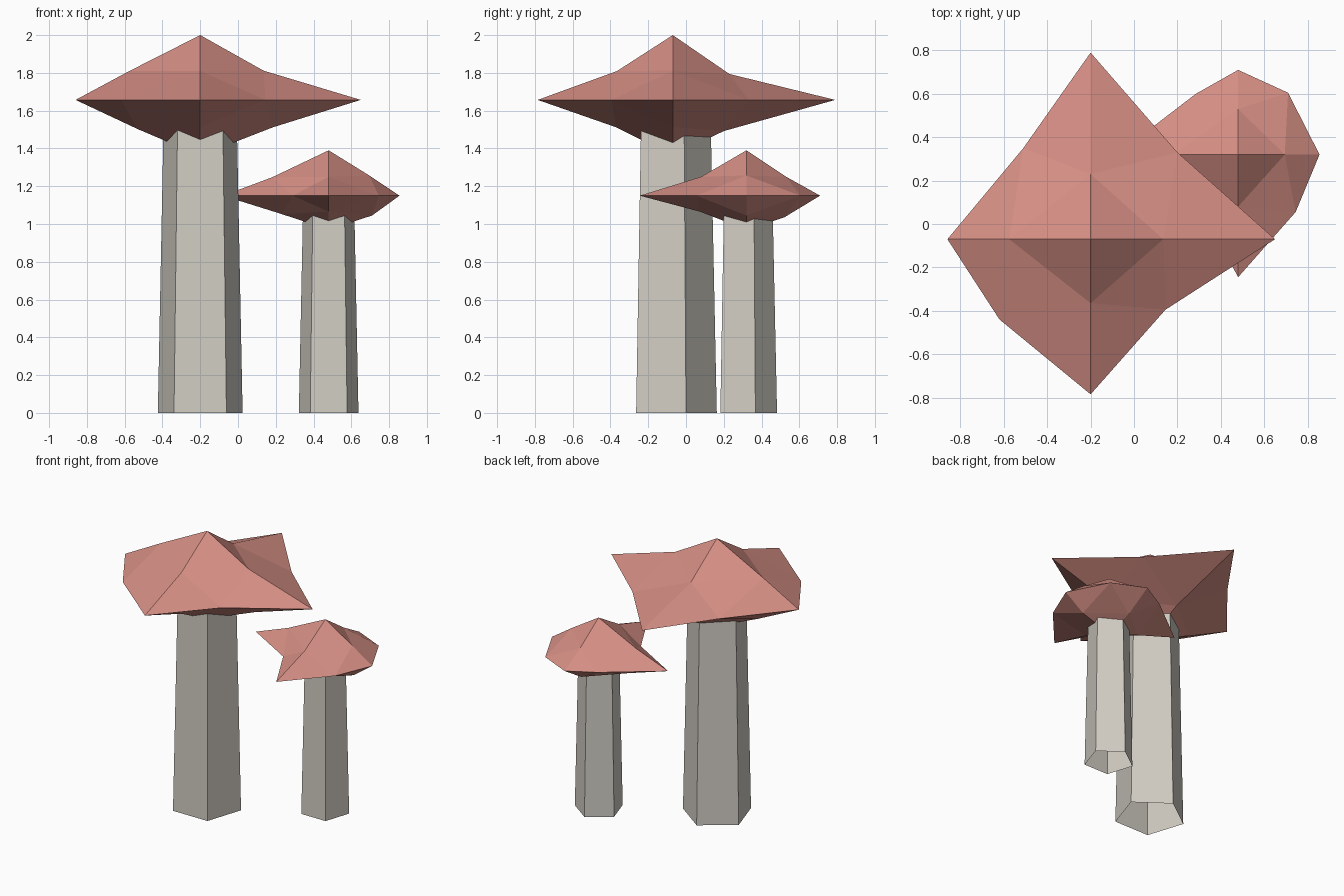
import bpy, bmesh
from math import cos, sin, pi

if "Cube" in bpy.data.objects:
    bpy.data.objects.remove(bpy.data.objects["Cube"])


def material(name, color):
    m = bpy.data.materials.new(name)
    m.diffuse_color = color
    m.use_nodes = True
    m.node_tree.nodes["Principled BSDF"].inputs["Base Color"].default_value = m.diffuse_color
    return m


def add_object(name, bm, loc, mat):
    bmesh.ops.recalc_face_normals(bm, faces=bm.faces[:])
    me = bpy.data.meshes.new(name)
    bm.to_mesh(me)
    bm.free()
    ob = bpy.data.objects.new(name, me)
    ob.location = loc
    me.materials.append(mat)
    bpy.context.collection.objects.link(ob)
    return ob


def stem(name, x, y, r0, r1, h, mat):
    # Open five-sided tapered tube with one corner at the back
    bm = bmesh.new()
    rings = [[bm.verts.new((r * cos(pi / 2 + i * 2 * pi / 5),
                            r * sin(pi / 2 + i * 2 * pi / 5), z))
              for i in range(5)] for r, z in ((r0, 0), (r1, h))]
    for i in range(5):
        j = (i + 1) % 5
        bm.faces.new((rings[0][i], rings[0][j], rings[1][j], rings[1][i]))
    add_object(name, bm, (x, y, 0), mat)


def cap(name, loc, pts, mat):
    # Octahedron split once: six tips plus twelve edge points, unevenly pulled
    bm = bmesh.new()
    v = {k: bm.verts.new(p) for k, p in pts.items()}
    for t in "TD":
        for a, b in ("LB", "BR", "RF", "FL"):
            ab = a + b
            for tri in ((t, t + a, t + b), (t + a, a, ab),
                        (t + b, ab, b), (t + a, ab, t + b)):
                bm.faces.new([v[k] for k in tri])
    add_object(name, bm, loc, mat)


cap_mat = material("cap_red", (0.66, 0.27, 0.23, 1))
stem_mat = material("stem_grey", (0.64, 0.61, 0.55, 1))

# Stems
stem("large_stem", -0.20, -0.073, 0.236, 0.204, 1.53, stem_mat)
stem("small_stem", 0.48, 0.316, 0.166, 0.143, 1.07, stem_mat)

# Caps: L/R/F/B rim tips, T/D top and bottom, pairs are the points between
cap("large_cap", (-0.20, -0.07, 1.657), {
    "L": (-.66, 0, 0), "R": (.85, 0, 0), "F": (0, -.715, 0), "B": (0, .86, 0),
    "T": (0, 0, .343), "D": (0, 0, -.295),
    "LB": (-.31, .42, 0), "BR": (.40, .40, 0),
    "RF": (.345, -.325, 0), "FL": (-.42, -.37, 0),
    "TL": (-.375, 0, .153), "TR": (.335, 0, .155),
    "TF": (0, -.295, .153), "TB": (0, .30, .137),
    "DL": (-.33, 0, -.155), "DR": (.385, 0, -.145),
    "DF": (0, -.30, -.145), "DB": (0, .27, -.165)}, cap_mat)
cap("small_cap", (0.48, 0.32, 1.15), {
    "L": (-.56, 0, 0), "R": (.375, 0, 0), "F": (0, -.565, 0), "B": (0, .39, 0),
    "T": (0, 0, .24), "D": (0, 0, -.18),
    "LB": (-.195, .28, 0), "BR": (.23, .285, 0),
    "RF": (.265, -.265, 0), "FL": (-.19, -.215, 0),
    "TL": (-.30, 0, .097), "TR": (.215, 0, .107),
    "TF": (0, -.24, .10), "TB": (0, .21, .10),
    "DL": (-.25, 0, -.097), "DR": (.23, 0, -.105),
    "DF": (0, -.245, -.085), "DB": (0, .20, -.115)}, cap_mat)
